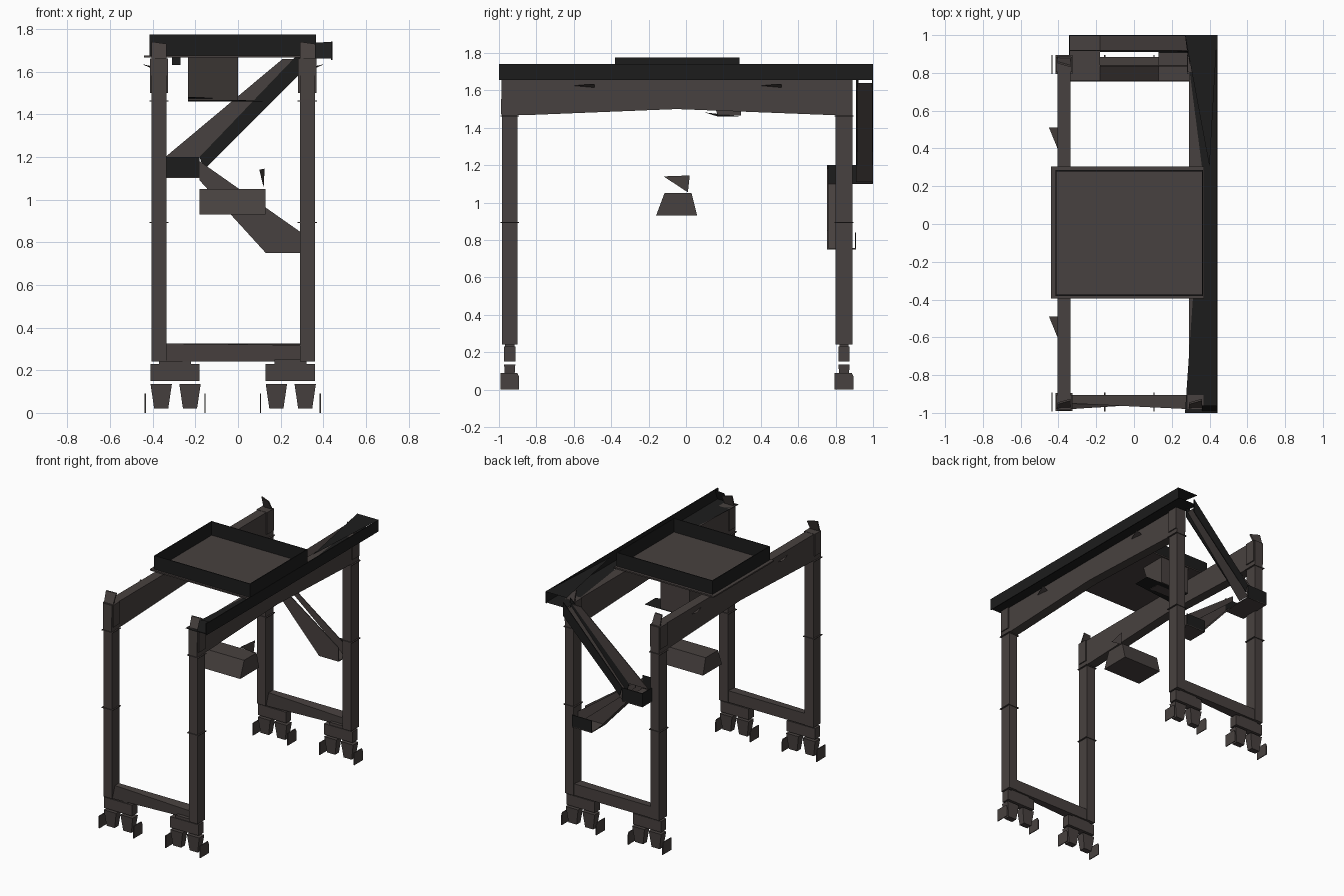
import bpy, bmesh


def material(name, rgb):
    m = bpy.data.materials.new(name)
    m.diffuse_color = (*rgb, 1)
    return m


BROWN = material("dark warm grey", (0.064, 0.053, 0.050))
BLACK = material("black", (0.012, 0.012, 0.012))


def mesh(name, verts, faces, mat):
    me = bpy.data.meshes.new(name)
    me.from_pydata(verts, [], faces)
    me.materials.append(mat)
    bm = bmesh.new()
    bm.from_mesh(me)
    bmesh.ops.recalc_face_normals(bm, faces=bm.faces)
    bm.to_mesh(me)
    bm.free()
    ob = bpy.data.objects.new(name, me)
    bpy.context.collection.objects.link(ob)
    return ob


def loft(name, a, b, mat):
    """Solid between two matching outlines."""
    n = len(a)
    sides = [(i, (i + 1) % n, n + (i + 1) % n, n + i) for i in range(n)]
    return mesh(name, a + b, [tuple(range(n)), tuple(range(n, 2 * n))] + sides, mat)


def rect(x0, x1, y0, y1, z):
    return [(x0, y0, z), (x1, y0, z), (x1, y1, z), (x0, y1, z)]


def box(name, x0, x1, y0, y1, z0, z1, mat=BROWN):
    return loft(name, rect(x0, x1, y0, y1, z0), rect(x0, x1, y0, y1, z1), mat)


def sheet(name, pts, mat=BROWN):
    return mesh(name, pts, [tuple(range(len(pts)))], mat)


def wall_xz(name, pts, y, mat=BROWN):
    return loft(name, [(x, y, z) for x, z in pts], [(x, y + 0.006, z) for x, z in pts], mat)


SIDES = [(-0.405, -0.335, -0.41), (0.29, 0.36, 0.13)]   # leg x range, bogie start
ENDS = [(-0.985, -0.9, -1), (0.8, 0.89, 1)]             # leg y range, outward direction

for x0, x1, bx in SIDES:
    # main girder with a slightly arched underside
    prof = [(-0.985, 1.66), (-0.99, 1.47), (-0.87, 1.467), (-0.05, 1.5),
            (0.8, 1.467), (0.89, 1.467), (0.89, 1.66)]
    loft("girder", [(x0, y, z) for y, z in prof], [(x1, y, z) for y, z in prof], BROWN)
    for y in (-0.6, 0.4):
        s = -1 if x0 < 0 else 1
        xo = x0 if x0 < 0 else x1
        sheet("girder_bracket", [(xo, y, 1.625), (xo + s * 0.045, y + 0.11, 1.635),
                                 (xo, y + 0.11, 1.615)])

    for y0, y1, d in ENDS:
        yc = (y0 + y1) / 2
        yo = y0 if d < 0 else y1
        # leg with joint flanges
        box("leg", x0, x1, y0, y1, 0.24, 1.47)
        for z in (0.89, 1.46):
            box("leg_flange", x0 - 0.01, x1 + 0.01, y0 - 0.006, y1 + 0.006, z, z + 0.005)
        # corner gusset and tilted horn
        box("corner_plate", x0 - 0.008, x1 + 0.008, y0 + 0.005, y1 - 0.005, 1.5, 1.662)
        loft("corner_horn", [(x0, yo, 1.64), (x1, yo, 1.64), (x1, yo - d * 0.05, 1.73),
                             (x0, yo - d * 0.03, 1.74)],
             [(x0, yo - d * 0.012, 1.64), (x1, yo - d * 0.012, 1.64),
              (x1, yo - d * 0.06, 1.73), (x0, yo - d * 0.04, 1.74)], BROWN)
        # bogie: saddle, neck, wheel frames, buffer plates
        box("bogie_neck", bx + 0.04, bx + 0.19, yc - 0.025, yc + 0.025, 0.22, 0.25)
        box("bogie_saddle", bx, bx + 0.23, yc - 0.03, yc + 0.03, 0.15, 0.23)
        for wx in (bx, bx + 0.135):
            loft("wheel_frame", rect(wx + 0.017, wx + 0.083, yc - 0.022, yc + 0.022, 0.02),
                 rect(wx, wx + 0.1, yc - 0.03, yc + 0.03, 0.135), BROWN)
        for px in (bx - 0.025, bx + 0.255):
            prof = [(-0.05, 0), (0.05, 0), (0.05, 0.07), (0.04, 0.09), (-0.05, 0.09)]
            loft("buffer_plate", [(px - 0.003, yc + y, z) for y, z in prof],
                 [(px + 0.003, yc + y, z) for y, z in prof], BROWN)

# lower cross beams, underside turned in at the right end
for y0, y1, d in ENDS:
    yo = y0 + 0.005
    yi = y1 - 0.005
    loft("cross_beam", [(-0.335, yo, 0.24), (-0.335, yi, 0.24), (-0.335, yi, 0.325), (-0.335, yo + 0.03, 0.325)],
         [(0.29, yo + 0.04, 0.24), (0.29, yi, 0.24), (0.29, yi, 0.325), (0.29, yo, 0.318)], BROWN)

# top machinery tray: floor and four walls
box("tray_floor", -0.44, 0.37, -0.395, 0.305, 1.665, 1.675)
for x in (-0.415, 0.359):
    box("tray_side_wall", x, x + 0.006, -0.38, 0.285, 1.675, 1.775, BLACK)
for y in (-0.38, 0.279):
    box("tray_end_wall", -0.415, 0.365, y, y + 0.006, 1.675, 1.775, BLACK)

# trolley house under the tray, with base plate and small hanger
loft("trolley_house", rect(-0.235, 0, 0.17, 0.295, 1.465), rect(-0.235, 0, 0.1, 0.295, 1.665), BROWN)
sheet("trolley_base", [(-0.235, 0.1, 1.482), (0.13, 0.17, 1.46), (0.13, 0.295, 1.46), (-0.235, 0.295, 1.46)], BLACK)
box("trolley_hanger", -0.31, -0.27, 0.1, 0.16, 1.63, 1.665, BLACK)

# load spreader with fin
loft("spreader", rect(-0.18, 0.13, -0.16, 0.06, 0.93), rect(-0.18, 0.13, -0.115, 0.03, 1.05), BROWN)
sheet("spreader_fin", [(0.1, -0.12, 1.14), (0.125, 0.02, 1.145), (0.12, 0.01, 1.055)])

# side walkway: notched deck, outer railing, end flap
sheet("walkway_deck", [(0.27, -1, 1.662), (0.44, -1, 1.662), (0.44, 1, 1.662),
                       (0.27, 1, 1.662), (0.36, 0.3, 1.662)], BLACK)
box("walkway_railing", 0.437, 0.443, -1, 1, 1.655, 1.74, BLACK)
sheet("walkway_end_flap", [(0.27, 1, 1.74), (0.44, 1, 1.74), (0.4, 0.3, 1.74)], BLACK)
sheet("walkway_front_panel", [(0.36, -0.99, 1.662), (0.44, -0.99, 1.662),
                              (0.44, -0.96, 1.74), (0.36, -0.96, 1.735)], BLACK)

# upper stair flight: sloping deck and walls
sheet("upper_stair_deck", [(-0.18, 0.91, 1.11), (-0.18, 1, 1.11), (0.29, 1, 1.64), (0.29, 0.91, 1.64)])
wall_xz("upper_stair_inner_panel", [(-0.34, 1.2), (-0.18, 1.2), (0.28, 1.66), (0.21, 1.66)], 0.915)
for y in (0.91, 0.994):
    wall_xz("upper_stair_wall", [(-0.18, 1.2), (-0.16, 1.14), (0.3, 1.6), (0.3, 1.7), (0.27, 1.67)], y, BLACK)

# middle landing
box("landing_floor", -0.345, -0.18, 0.755, 1, 1.1, 1.106)
for y in (0.755, 0.994):
    box("landing_wall", -0.345, -0.18, y, y + 0.006, 1.1, 1.2, BLACK)
box("landing_end_wall", -0.345, -0.339, 0.755, 1, 1.1, 1.2, BLACK)

# lower stair flight with its landing
sheet("lower_stair_deck", [(-0.18, 0.755, 1.1), (-0.18, 0.84, 1.1), (0.13, 0.84, 0.755), (0.13, 0.755, 0.755)])
box("lower_landing", 0.13, 0.29, 0.755, 0.91, 0.75, 0.756)
wall_xz("lower_stair_wall", [(-0.18, 1.18), (-0.18, 1.09), (0.13, 0.75), (0.29, 0.75), (0.29, 0.85)], 0.755)
wall_xz("lower_stair_rail", [(-0.18, 1.18), (-0.18, 1.14), (0.29, 0.75), (0.29, 0.84)], 0.835)
wall_xz("lower_landing_wall", [(0.13, 0.75), (0.29, 0.75), (0.29, 0.84), (0.13, 0.84)], 0.904, BLACK)
